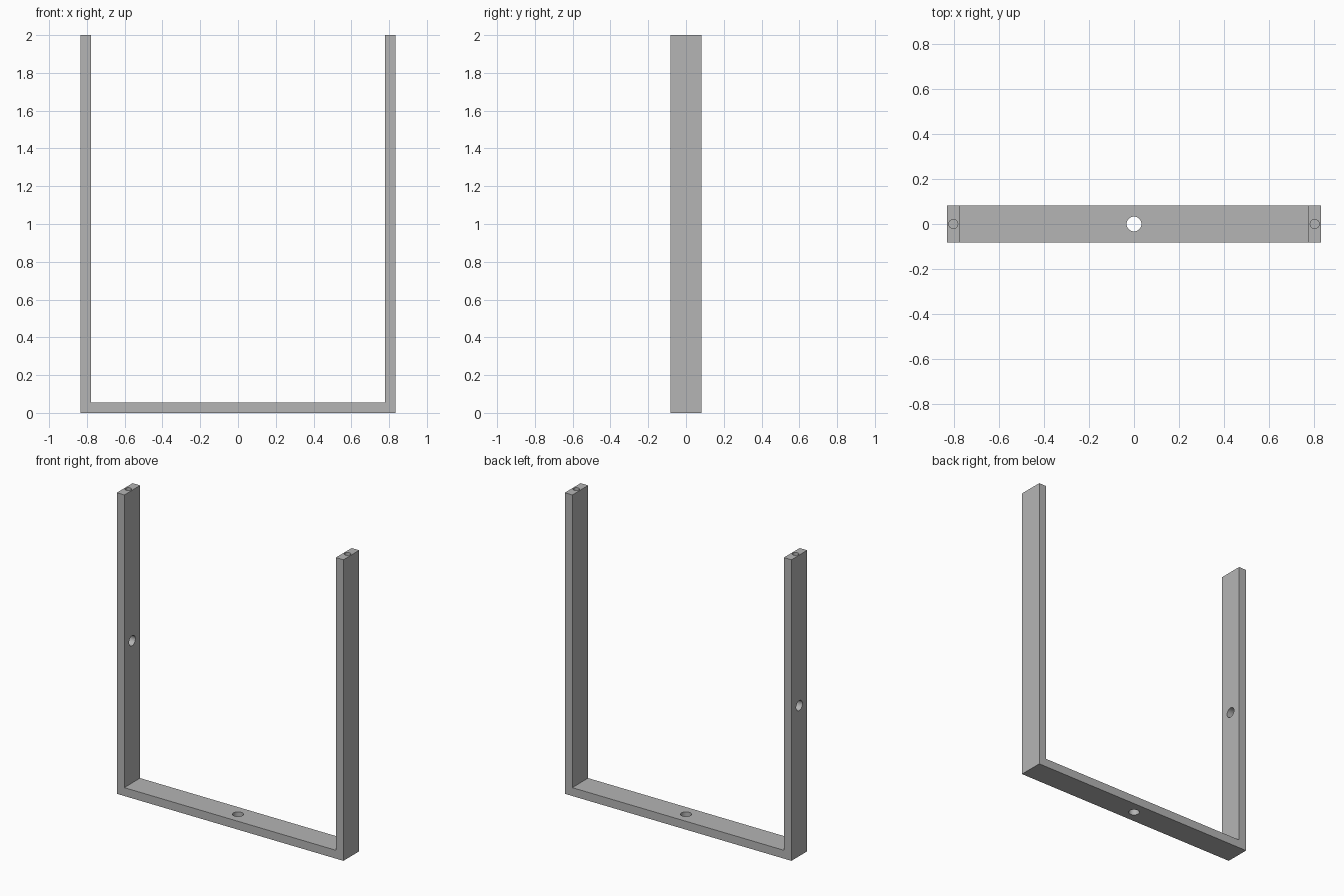
import bpy
import bmesh
from math import pi
from mathutils import Matrix

cube = bpy.data.objects.get("Cube")
if cube:
    bpy.data.objects.remove(cube, do_unlink=True)

HALF_W, HALF_D, HEIGHT = 0.833, 0.083, 2.0
THICK = 0.0555
BOLT_R, SCREW_R, SCREW_DEPTH = 0.033, 0.02, 0.12

grey = bpy.data.materials.new("plain grey")
grey.use_nodes = True
colour = (0.46, 0.46, 0.46, 1)
grey.diffuse_color = colour
grey.node_tree.nodes["Principled BSDF"].inputs["Base Color"].default_value = colour


def add_object(name, bm):
    bmesh.ops.recalc_face_normals(bm, faces=bm.faces)
    mesh = bpy.data.meshes.new(name)
    bm.to_mesh(mesh)
    bm.free()
    mesh.materials.append(grey)
    obj = bpy.data.objects.new(name, mesh)
    bpy.context.collection.objects.link(obj)
    return obj


def drill(target, centre, radius, length, axis="Z"):
    """Cut a round hole of the given length, centred on a point."""
    bm = bmesh.new()
    turn = Matrix.Rotation(pi / 2, 4, "Y") if axis == "X" else Matrix()
    bmesh.ops.create_cone(bm, cap_ends=True, segments=48, radius1=radius,
                          radius2=radius, depth=length,
                          matrix=Matrix.Translation(centre) @ turn)
    cutter = add_object("hole_cutter", bm)
    cutter.hide_render = True
    mod = target.modifiers.new("hole", "BOOLEAN")
    mod.operation = "DIFFERENCE"
    mod.solver = "EXACT"
    mod.object = cutter
    bpy.context.view_layer.objects.active = target
    bpy.ops.object.modifier_apply(modifier=mod.name)
    bpy.data.objects.remove(cutter, do_unlink=True)


# U-shaped frame: one profile extruded front to back
inner = HALF_W - THICK
half = [(HALF_W, 0), (HALF_W, HEIGHT), (inner, HEIGHT), (inner, THICK)]
profile = half + [(-x, z) for x, z in reversed(half)]
bm = bmesh.new()
face = bm.faces.new([bm.verts.new((x, -HALF_D, z)) for x, z in profile])
extruded = bmesh.ops.extrude_face_region(bm, geom=[face])["geom"]
bmesh.ops.translate(bm, vec=(0, 2 * HALF_D, 0),
                    verts=[v for v in extruded if isinstance(v, bmesh.types.BMVert)])
frame = add_object("u_frame", bm)

# Through holes in the base bar and the right arm
drill(frame, (0, 0, THICK / 2), BOLT_R, 4 * THICK)
drill(frame, (-HALF_W + THICK / 2, 0, HEIGHT / 2), BOLT_R, 4 * THICK, "X")

# Blind screw holes in the arm tops
for side in (-1, 1):
    drill(frame, (side * (HALF_W - THICK / 2), 0, HEIGHT), SCREW_R, 2 * SCREW_DEPTH)

# Smooth hole walls, crisp edges
bpy.ops.object.select_all(action="DESELECT")
frame.select_set(True)
bpy.context.view_layer.objects.active = frame
bpy.ops.object.shade_smooth_by_angle(angle=pi / 6)
